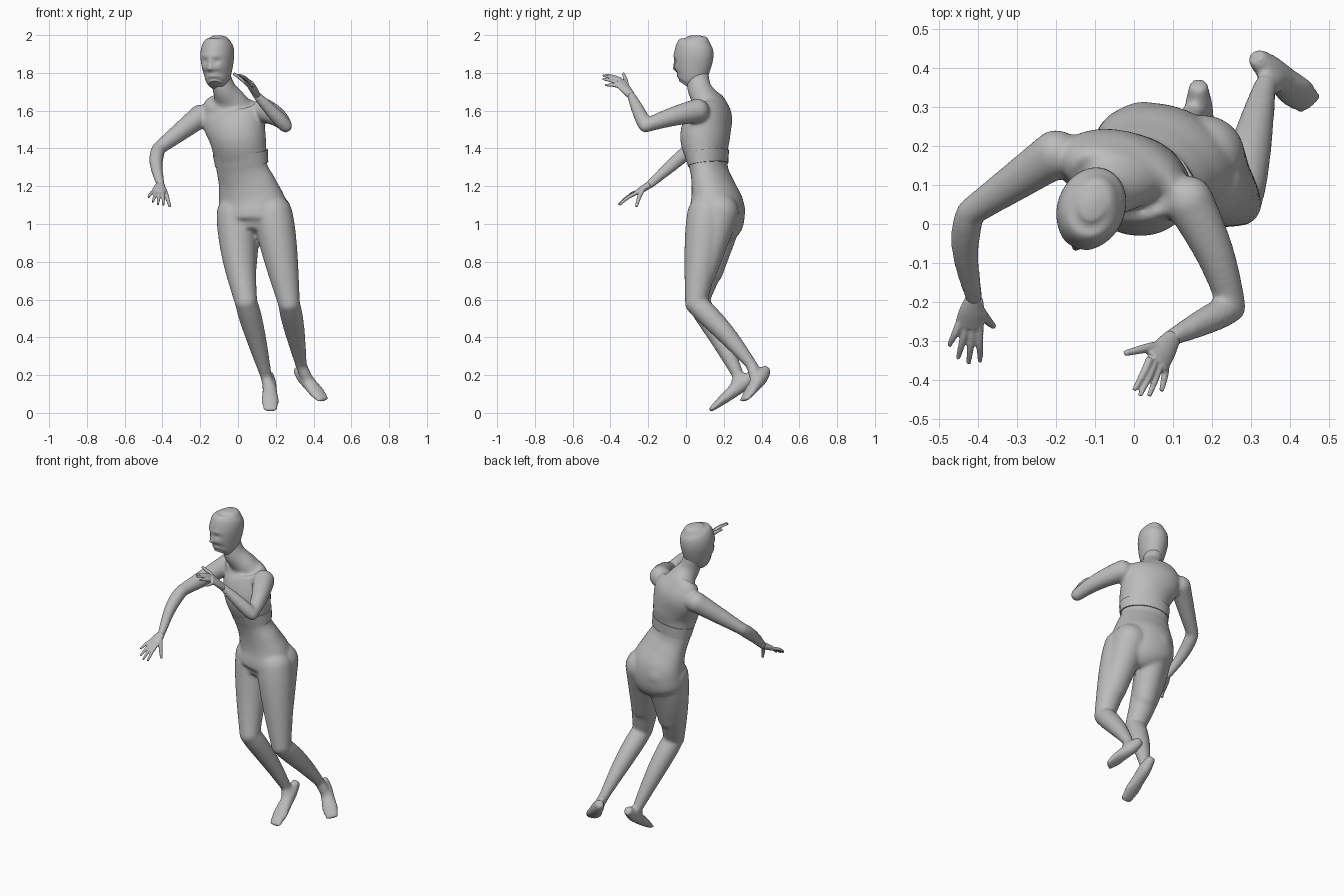
import bpy, bmesh, math
from mathutils import Vector, Matrix

cube = bpy.data.objects.get("Cube")
if cube:
    bpy.data.objects.remove(cube, do_unlink=True)

grey = bpy.data.materials.new("plain grey")
grey.use_nodes = True
shade = (0.5, 0.5, 0.5, 1)
grey.diffuse_color = shade
for node in grey.node_tree.nodes:
    if node.type == 'BSDF_PRINCIPLED':
        node.inputs["Base Color"].default_value = shade


def spline(rings, steps):
    """Catmull-Rom samples through rings of (x, y, z, half width, half depth)."""
    rings = [Vector(ring) for ring in rings]
    padded = [rings[0]] + rings + [rings[-1]]
    samples = []
    for a, b, c, d in zip(padded, padded[1:], padded[2:], padded[3:]):
        for i in range(steps):
            t = i / steps
            samples.append(b + (c - a) * (t / 2)
                           + (a * 2 - b * 5 + c * 4 - d) * (t * t / 2)
                           + (b * 3 - a - c * 3 + d) * (t * t * t / 2))
    return samples + [rings[-1]]


def loft(bm, rings, side, sides=24, steps=5):
    """Skin a closed tube of ellipses along a path."""
    samples = spline(rings, steps)
    side = Vector(side)
    loops = []
    for i, sample in enumerate(samples):
        before = samples[max(i - 1, 0)]
        after = samples[min(i + 1, len(samples) - 1)]
        tangent = (after.to_3d() - before.to_3d()).normalized()
        across = (side - tangent * side.dot(tangent)).normalized()
        depth = tangent.cross(across)
        loop = []
        for k in range(sides):
            angle = math.tau * k / sides
            offset = across * (sample[3] * math.cos(angle)) + depth * (sample[4] * math.sin(angle))
            loop.append(bm.verts.new(sample.to_3d() + offset))
        loops.append(loop)
    for low, high in zip(loops, loops[1:]):
        for k in range(sides):
            n = (k + 1) % sides
            bm.faces.new((low[k], low[n], high[n], high[k]))
    bm.faces.new(loops[0][::-1])
    bm.faces.new(loops[-1])


def ball(bm, centre, radius):
    bmesh.ops.create_uvsphere(bm, u_segments=24, v_segments=16, radius=radius,
                              matrix=Matrix.Translation(centre))


def limb(bm, start, end, thick, thin, bulge=0, bow=(0, 0, 0)):
    """Tapering limb with a muscle swelling near its start and rounded joints."""
    start, end, bow = Vector(start), Vector(end), Vector(bow)
    rings = []
    for i in range(9):
        t = i / 8
        centre = start.lerp(end, t) + bow * math.sin(math.pi * t)
        radius = thick + (thin - thick) * t + bulge * math.sin(math.pi * t ** 0.7)
        rings.append((*centre, radius, radius))
    loft(bm, rings, (end - start).orthogonal(), steps=2)
    ball(bm, start, thick)
    ball(bm, end, thin)


def foot(bm, ankle, heel, toe, side):
    """Foot that is deep at the heel, broad at the ball and thin at the toes."""
    heel, toe = Vector(heel), Vector(toe)
    widths = (.024, .036, .04, .047, .036)
    depths = (.026, .04, .034, .024, .011)
    rings = [(*heel.lerp(toe, i / 4), width, depth)
             for i, (width, depth) in enumerate(zip(widths, depths))]
    loft(bm, rings, side)
    limb(bm, ankle, heel.lerp(toe, .45), .031, .03)


def finish(bm, name, voxel=None, smoothing=0):
    """Turn the bmesh into an object, fusing overlapping volumes if asked."""
    bmesh.ops.recalc_face_normals(bm, faces=bm.faces)
    mesh = bpy.data.meshes.new(name)
    bm.to_mesh(mesh)
    bm.free()
    mesh.materials.append(grey)
    obj = bpy.data.objects.new(name, mesh)
    bpy.context.collection.objects.link(obj)
    bpy.ops.object.select_all(action='DESELECT')
    obj.select_set(True)
    bpy.context.view_layer.objects.active = obj
    bpy.ops.object.shade_smooth_by_angle(angle=math.radians(50))
    if voxel:
        remesh = obj.modifiers.new("fuse", 'REMESH')
        remesh.mode = 'VOXEL'
        remesh.voxel_size = voxel
        remesh.use_smooth_shade = True
        soften = obj.modifiers.new("soften", 'SMOOTH')
        soften.factor = 0.5
        soften.iterations = smoothing


# Trunk from neck to crotch, turned towards the model's right
trunk_side = Vector((.93, -.37, 0))
body = bmesh.new()
loft(body, [(-.1, .06, 1.8, .055, .06), (-.075, .07, 1.72, .06, .064),
            (-.05, .1, 1.665, .09, .07), (-.045, .12, 1.63, .15, .085),
            (-.03, .125, 1.57, .17, .112), (0, .1, 1.45, .152, .128),
            (.02, .12, 1.3, .142, .093), (.05, .145, 1.2, .163, .106),
            (.075, .165, 1.1, .187, .135), (.085, .155, 1, .19, .135),
            (.075, .13, .94, .1, .09)], trunk_side, 32)

# Buttocks running down into the backs of the thighs
limb(body, (.025, .215, 1.07), (.025, .125, .75), .1, .072)
limb(body, (.18, .175, 1.06), (.235, .09, .75), .105, .075)

# Right leg
knee, ankle = (.042, .06, .59), (.15, .28, .19)
limb(body, (-.01, .17, 1.05), knee, .104, .06, .008, (-.01, .01, 0))
limb(body, knee, ankle, .059, .03, .009, (0, .008, .005))
foot(body, ankle, (.165, .36, .205), (.172, .125, .012), (1, 0, 0))

# Left leg
knee, ankle = (.27, .052, .58), (.335, .35, .25)
limb(body, (.185, .11, 1.05), knee, .104, .058, .01)
limb(body, knee, ankle, .057, .03, .009, (0, .008, .005))
foot(body, ankle, (.31, .43, .235), (.455, .305, .065), (.75, .6, .2))

# Right arm reaching out and down
right_wrist = (-.41, -.19, 1.21)
elbow = (-.42, .03, 1.4)
limb(body, (-.2, .18, 1.57), elbow, .062, .036)
limb(body, elbow, right_wrist, .036, .023, .006, (-.018, .015, .015))

# Left arm bent up in front of the chest
left_wrist = (.1, -.29, 1.68)
elbow = (.252, -.215, 1.52)
limb(body, (.14, .06, 1.6), elbow, .064, .036, 0, (.012, 0, .006))
limb(body, elbow, left_wrist, .036, .023, .006)
finish(body, "body", 0.009, 10)


# Hands: a flat palm, four tapered fingers and a thumb
def hand(name, wrist, index, pinky, index_tip, pinky_tip, thumb_tip):
    bm = bmesh.new()
    wrist, index, pinky = Vector(wrist), Vector(index), Vector(pinky)
    index_tip, pinky_tip, thumb_tip = Vector(index_tip), Vector(pinky_tip), Vector(thumb_tip)
    knuckle = (index + pinky) / 2
    side = (pinky - index).normalized()
    along = (knuckle - wrist).normalized()
    loft(bm, [(*wrist, .023, .019), (*wrist.lerp(knuckle, .5), .034, .018),
              (*knuckle, .038, .013)], side, 16)
    rise = side.cross(along)
    rise *= math.copysign(.006, rise.z)

    def finger(base, tip, radius):
        middle = base.lerp(tip, .5) + rise
        loft(bm, [(*base, radius, radius), (*middle, radius * .9, radius * .9),
                  (*tip, radius * .6, radius * .6)], side, 10)

    for i in range(4):
        t = i / 3
        tip = index_tip.lerp(pinky_tip, t) + along * (.025 * math.sin(math.pi * t))
        finger(index.lerp(pinky, t).lerp(wrist, .1), tip, .0105)
    finger(wrist.lerp(index, .4) - side * .012, thumb_tip, .013)
    finish(bm, name, .004, 3)


hand("right_hand", right_wrist, (-.395, -.27, 1.16), (-.45, -.255, 1.17),
     (-.395, -.353, 1.1), (-.475, -.313, 1.14), (-.36, -.263, 1.09))
hand("left_hand", left_wrist, (.035, -.35, 1.775), (.08, -.36, 1.735),
     (0, -.427, 1.79), (.07, -.43, 1.735), (-.024, -.332, 1.797))

# Head, with the face pushed in and out of the skull
head = bmesh.new()
loft(head, [(-.117, 0, 1.735, .036, .04), (-.115, .012, 1.755, .056, .064),
            (-.11, .03, 1.8, .072, .09), (-.11, .04, 1.88, .086, .106),
            (-.107, .045, 1.94, .081, .099), (-.105, .05, 1.975, .06, .075),
            (-.105, .05, 1.993, .034, .044), (-.105, .05, 1.999, .01, .014)],
     trunk_side, 64, 8)
forward = trunk_side.cross(Vector((0, 0, 1)))
middle = Vector((-.11, .04, 0))
# Nose bridge, nose tip, lips, chin: sideways, height, width, tallness, push
features = [(0, 1.845, .012, .03, .009), (0, 1.818, .017, .016, .014),
            (0, 1.784, .028, .013, .006), (0, 1.75, .03, .018, .007)]
# Eye sockets, brows and cheeks on both sides
for s in (-1, 1):
    features += [(s * .034, 1.863, .019, .013, -.01), (s * .032, 1.89, .028, .012, .004),
                 (s * .046, 1.828, .02, .02, .004)]
for v in head.verts:
    offset = v.co - middle
    if offset.dot(forward) > .02:
        u, z = offset.dot(trunk_side), v.co.z
        v.co += forward * sum(
            push * math.exp(-((u - at) / wide) ** 2 - ((z - height) / tall) ** 2)
            for at, height, wide, tall, push in features)
finish(head, "head")

# Loose hem around the waist
hem = bmesh.new()
loft(hem, [(.02, .117, 1.315, .147, .1), (.012, .109, 1.38, .151, .114)], trunk_side, 20)
finish(hem, "waist_hem")
